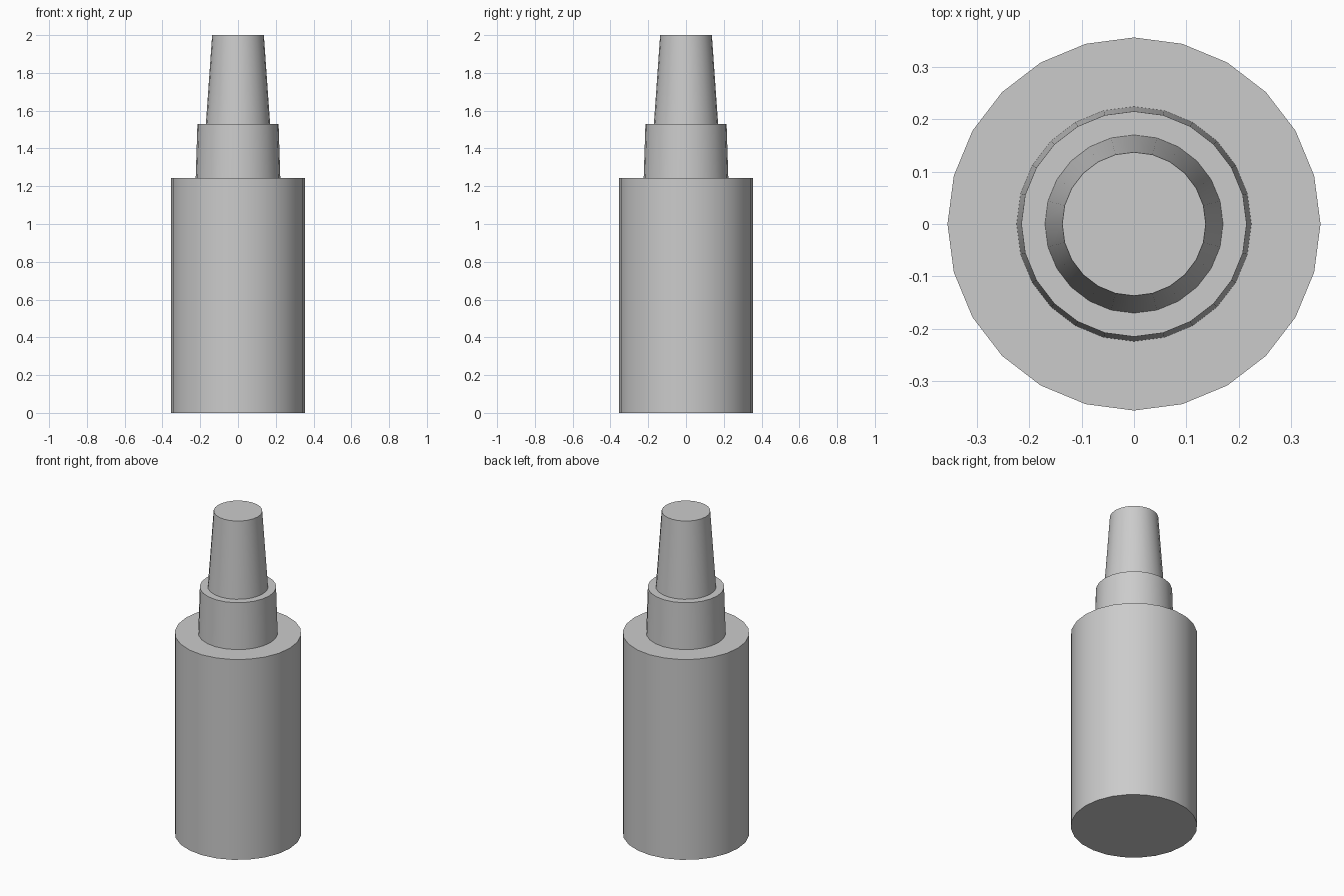
import bpy
import math

if "Cube" in bpy.data.objects:
    bpy.data.objects.remove(bpy.data.objects["Cube"])

SIDES = 24


def frustum(name, r_bottom, r_top, z0, z1):
    """Upright 24-sided cone section between two heights, smooth with sharp rims."""
    bpy.ops.mesh.primitive_cone_add(
        vertices=SIDES, radius1=r_bottom, radius2=r_top, depth=z1 - z0,
        end_fill_type='NGON', location=(0, 0, (z0 + z1) / 2))
    obj = bpy.context.object
    obj.name = name
    bpy.ops.object.shade_smooth_by_angle(angle=math.radians(30))
    return obj


# Bottle body, collar and tapered nozzle stacked upwards
frustum("bottle_body", 0.356, 0.356, 0.0, 1.243)
frustum("collar", 0.224, 0.215, 1.243, 1.53)
frustum("nozzle", 0.17, 0.137, 1.53, 2.0)
